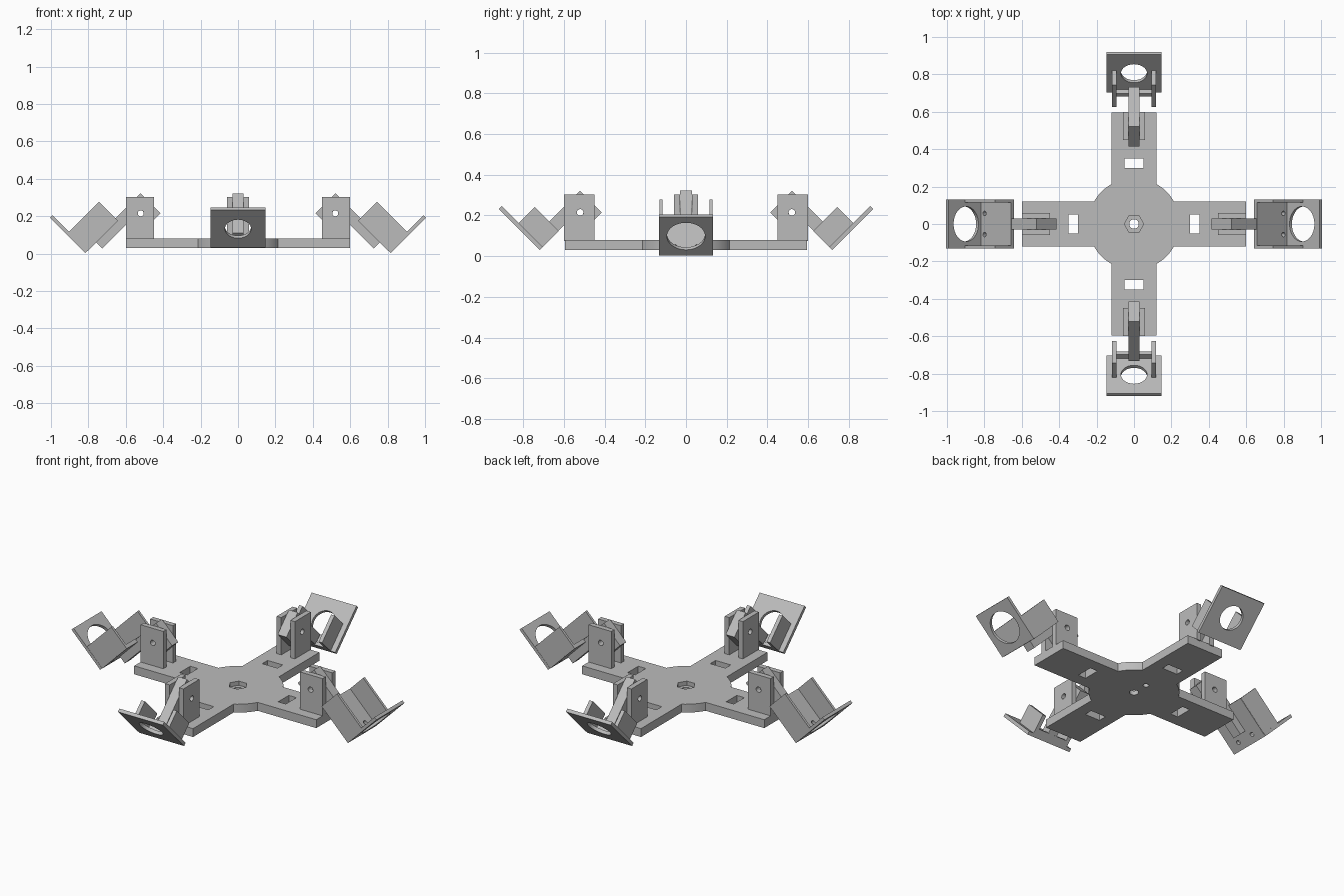
import bpy
from math import pi
from mathutils import Matrix, Vector

cube = bpy.data.objects.get("Cube")
if cube:
    bpy.data.objects.remove(cube, do_unlink=True)

grey = bpy.data.materials.new("plain grey plastic")
grey.use_nodes = True
GREY = (0.5, 0.5, 0.5, 1)
grey.diffuse_color = GREY
grey.node_tree.nodes["Principled BSDF"].inputs["Base Color"].default_value = GREY


def finish(ob, name):
    ob.name = name
    ob.data.materials.clear()
    ob.data.materials.append(grey)
    return ob


def box(name, x, y, z, frame=Matrix()):
    """Block spanning three (low, high) ranges inside a frame."""
    bpy.ops.mesh.primitive_cube_add(size=1)
    ob = bpy.context.object
    size = Matrix.Diagonal([b - a for a, b in (x, y, z)]).to_4x4()
    centre = Vector([(a + b) / 2 for a, b in (x, y, z)])
    ob.data.transform(frame @ Matrix.Translation(centre) @ size)
    return finish(ob, name)


def rod(name, radius, depth, centre, axis="Z", frame=Matrix(), sides=32):
    bpy.ops.mesh.primitive_cylinder_add(vertices=sides, radius=radius, depth=depth)
    ob = bpy.context.object
    turn = {"Z": Matrix(), "Y": Matrix.Rotation(pi / 2, 4, "X"),
            "X": Matrix.Rotation(pi / 2, 4, "Y")}[axis]
    ob.data.transform(frame @ Matrix.Translation(centre) @ turn)
    return finish(ob, name)


def combine(ob, other, operation="DIFFERENCE"):
    """Apply a boolean and drop the helper."""
    mod = ob.modifiers.new("cut", "BOOLEAN")
    mod.operation, mod.object, mod.solver = operation, other, "EXACT"
    bpy.context.view_layer.objects.active = ob
    bpy.ops.object.modifier_apply(modifier=mod.name)
    bpy.data.objects.remove(other, do_unlink=True)


def smooth(ob):
    bpy.ops.object.select_all(action="DESELECT")
    ob.select_set(True)
    bpy.context.view_layer.objects.active = ob
    bpy.ops.object.shade_smooth_by_angle(angle=0.5)


# Cross-shaped base with a round hub
Z = (0.03, 0.08)
base = rod("base_plate", 0.245, 0.05, (0, 0, 0.055), sides=64)
combine(base, box("arm", (-0.6, 0.6), (-0.12, 0.12), Z), "UNION")
combine(base, box("arm", (-0.12, 0.12), (-0.595, 0.595), Z), "UNION")

# Slots, hexagonal nut recess, centre hole and blind hole below
for k in range(4):
    turn = Matrix.Rotation(k * pi / 2, 4, "Z")
    combine(base, box("slot", (0.3, 0.35), (-0.05, 0.05), (0, 0.1), turn))
combine(base, rod("nut", 0.052, 0.06, (0, 0, 0.085), sides=6,
                  frame=Matrix.Rotation(pi / 6, 4, "Z")))
combine(base, rod("hole", 0.025, 0.2, (0, 0, 0.05)))
combine(base, rod("blind", 0.016, 0.04, (0, 0.1, 0.03)))
smooth(base)


def pivot(label, turn, tilt, arm_end):
    """Two upright lugs holding a tilted arm."""
    for side in (-1, 1):
        y = sorted((side * 0.03, side * 0.06))
        lug = box(label + "_bracket_lug", (0.45, 0.6), y, (0.075, 0.302), turn)
        combine(lug, rod("pin", 0.016, 0.3, (0.52, 0, 0.215), "Y", turn))
        smooth(lug)
    arm = box(label + "_tilt_arm", (0.141, 0.291), (-0.029, 0.029), (0.445, 0.596), tilt)
    combine(arm, box("neck", (0.27, arm_end), (-0.029, 0.029), (0.532, 0.596), tilt), "UNION")
    combine(arm, rod("pin", 0.016, 0.3, (0.216, 0, 0.52), "Y", tilt))
    smooth(arm)


def holder(label, tilt, front, half, span, hole, wall):
    """Face plate with a round window and two side walls."""
    plate = box(label + "_face_plate", front, (-half, half), span, tilt)
    mid = ((front[0] + front[1]) / 2, 0, sum(span) / 2)
    combine(plate, rod("window", hole, 0.1, mid, "X", tilt, 48))
    smooth(plate)
    outer, inner, back, top = wall
    for side in (-1, 1):
        y = sorted((side * outer, side * inner))
        box(label + "_side_wall", (back, front[1] - 0.004), y, (span[0], top), tilt)


lean = Matrix.Rotation(pi / 4, 4, "Y")
for k, label in enumerate(("left", "back", "right", "front")):
    turn = Matrix.Rotation(k * pi / 2, 4, "Z")
    tilt = turn @ lean
    if k % 2 == 0:
        # Wide holder with a closed back wall
        pivot(label, turn, tilt, 0.495)
        holder(label, tilt, (0.557, 0.575), 0.132, (0.58, 0.846), 0.094,
               (0.131, 0.116, 0.33, 0.722))
        back = box(label + "_back_wall", (0.33, 0.56), (-0.13, 0.13), (0.578, 0.6), tilt)
        for y in (-0.057, 0.057):
            combine(back, rod("screw", 0.012, 0.2, (0.53, y, 0.59), "Z", tilt))
        smooth(back)
    else:
        # Narrow open holder with a cross bar
        pivot(label, turn, tilt, 0.44)
        holder(label, tilt, (0.466, 0.486), 0.148, (0.53, 0.814), 0.07,
               (0.117, 0.094, 0.354, 0.696))
        box(label + "_cross_bar", (0.435, 0.47), (-0.1, 0.1), (0.53, 0.55), tilt)
